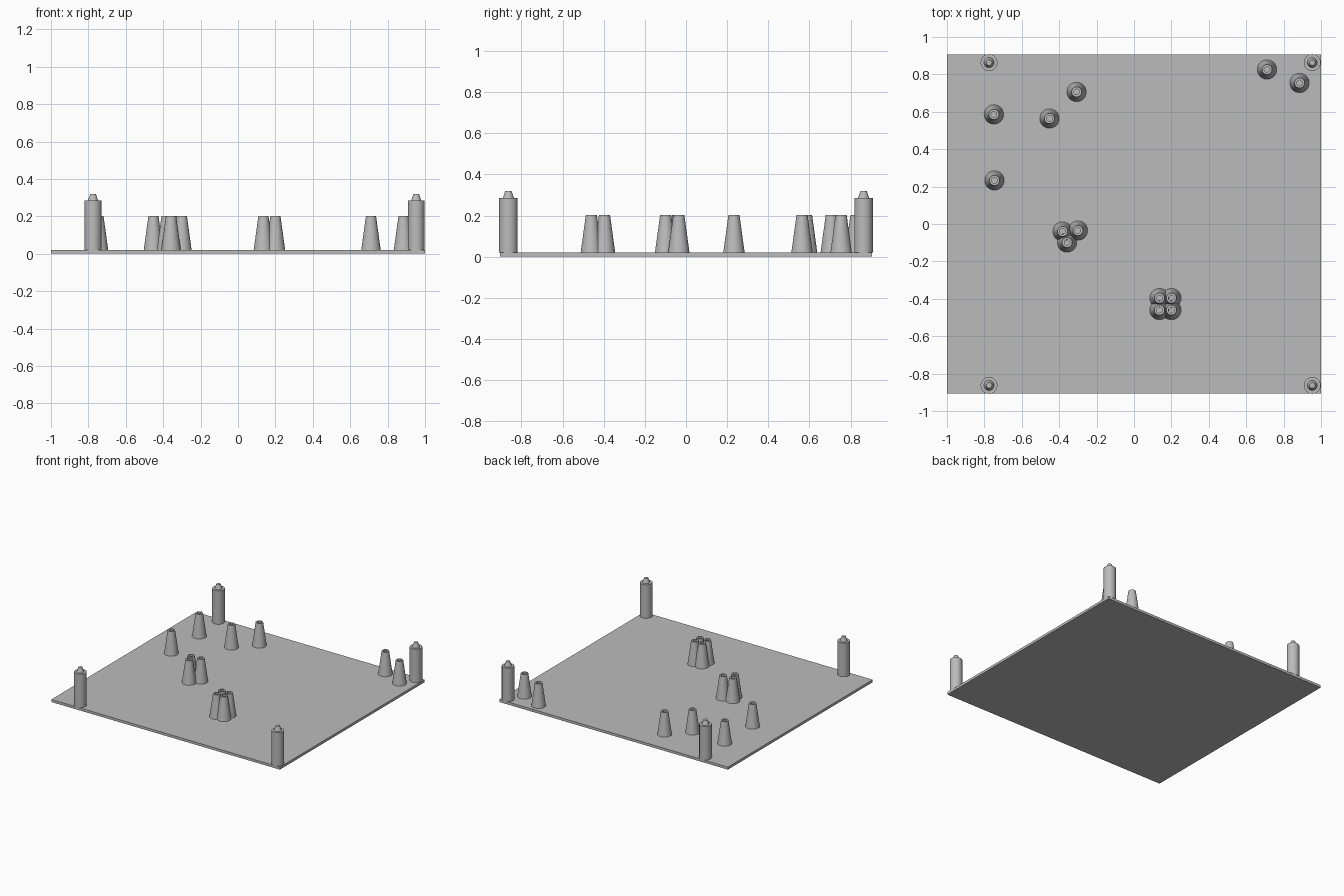
import bpy
import bmesh
import math

cube = bpy.data.objects.get("Cube")
if cube:
    bpy.data.objects.remove(cube, do_unlink=True)

grey = bpy.data.materials.new("plain_grey")
grey.use_nodes = True
colour = (0.5, 0.5, 0.5, 1)
grey.diffuse_color = colour
grey.node_tree.nodes["Principled BSDF"].inputs["Base Color"].default_value = colour

SLAB = 0.02


def make_object(name, mesh, location=(0, 0, 0)):
    obj = bpy.data.objects.new(name, mesh)
    obj.location = location
    bpy.context.collection.objects.link(obj)
    return obj


def lathe(name, profile, segments=32):
    """Revolve a (radius, height) profile around z."""
    bm = bmesh.new()
    verts = [bm.verts.new((r, 0, z)) for r, z in profile]
    edges = [bm.edges.new(pair) for pair in zip(verts, verts[1:])]
    bmesh.ops.spin(bm, geom=verts + edges, cent=(0, 0, 0), axis=(0, 0, 1),
                   angle=math.tau, steps=segments)
    bmesh.ops.remove_doubles(bm, verts=bm.verts, dist=0.0001)
    bmesh.ops.recalc_face_normals(bm, faces=bm.faces)
    for face in bm.faces:
        face.smooth = True
    for edge in bm.edges:
        edge.smooth = edge.calc_face_angle(0) < math.radians(35)
    mesh = bpy.data.meshes.new(name)
    bm.to_mesh(mesh)
    bm.free()
    mesh.materials.append(grey)
    return mesh


# Base slab
bm = bmesh.new()
bmesh.ops.create_cube(bm, size=1)
bmesh.ops.scale(bm, vec=(2, 1.81, SLAB), verts=bm.verts)
slab_mesh = bpy.data.meshes.new("base_slab")
bm.to_mesh(slab_mesh)
bm.free()
slab_mesh.materials.append(grey)
make_object("base_slab", slab_mesh, (0, 0, SLAB / 2))

# Corner posts with a tapered cap
post_mesh = lathe("corner_post", [(0, 0), (0.045, 0), (0.045, 0.265),
                                  (0.027, 0.265), (0.015, 0.3), (0, 0.3)])
for x, side in ((-0.775, "right"), (0.953, "left")):
    for y, end in ((-0.863, "front"), (0.863, "back")):
        make_object(f"{end}_{side}_post", post_mesh, (x, y, SLAB))

# Cooling towers: tapered shells with an open bore
tower_mesh = lathe("tower", [(0, 0), (0.052, 0), (0.027, 0.182),
                             (0.015, 0.182), (0.015, 0.004), (0, 0.004)])
groups = {
    "back_left": [(0.711, 0.826), (0.885, 0.754)],
    "back_right": [(-0.307, 0.706), (-0.452, 0.564), (-0.749, 0.586), (-0.746, 0.233)],
    "middle": [(-0.382, -0.04), (-0.3, -0.035), (-0.358, -0.099)],
    "front": [(x, y) for x in (0.136, 0.2) for y in (-0.396, -0.46)],
}
for group, spots in groups.items():
    for number, (x, y) in enumerate(spots, 1):
        make_object(f"{group}_tower_{number}", tower_mesh, (x, y, SLAB))
